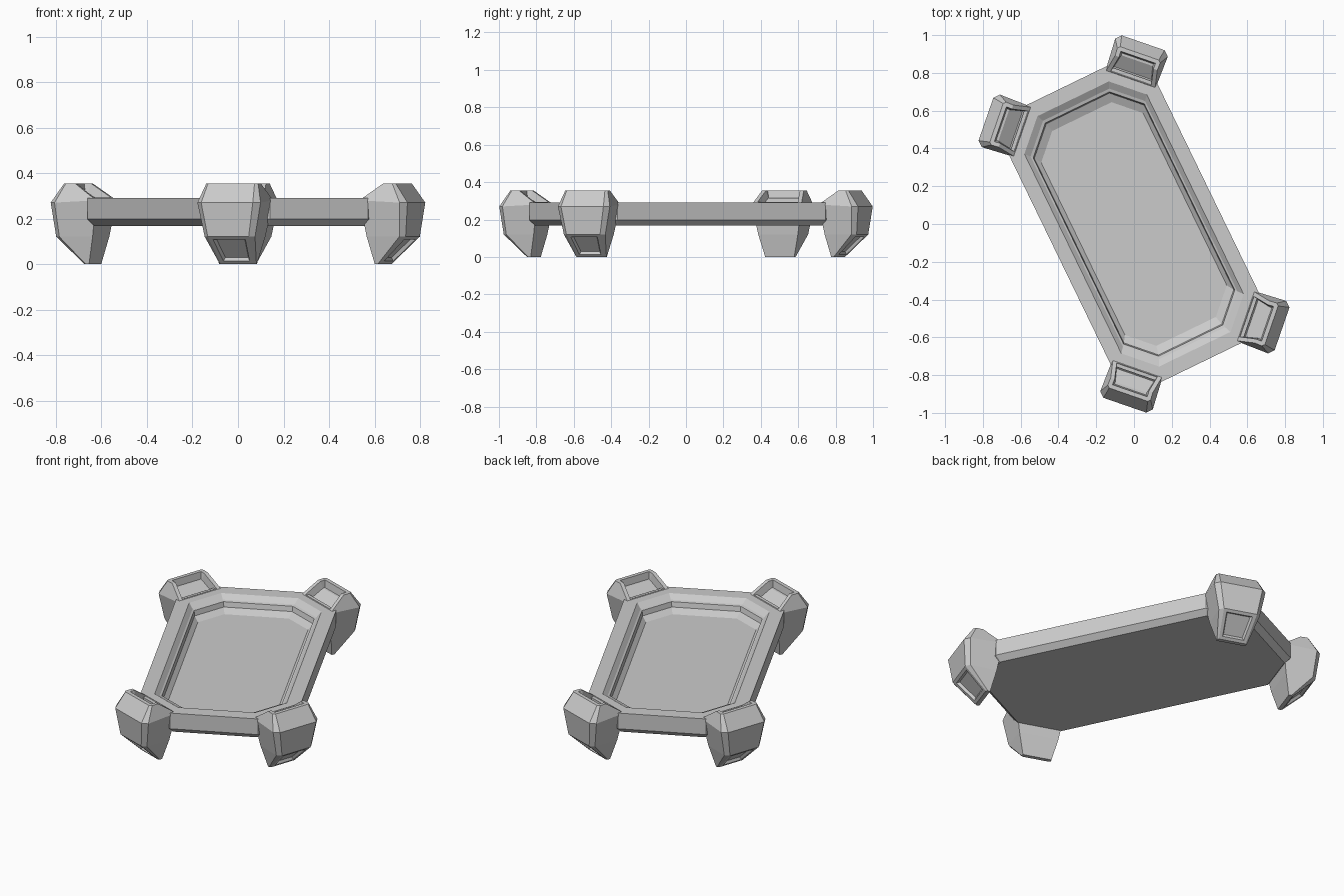
import bpy, bmesh, math

if "Cube" in bpy.data.objects:
    bpy.data.objects.remove(bpy.data.objects["Cube"])

TURN = math.radians(115.9)      # long axis of the tray seen from above
HU, HV, CH = 0.815, 0.436, 0.197  # half length, half width, corner cut


def octagon(u, v, c, z):
    return [(u, v - c, z), (u - c, v, z), (-u + c, v, z), (-u, v - c, z),
            (-u, -v + c, z), (-u + c, -v, z), (u - c, -v, z), (u, -v + c, z)]


def loft(rings):
    """Skin a stack of equal-length rings and cap both ends."""
    bm = bmesh.new()
    loops = [[bm.verts.new(p) for p in r] for r in rings]
    n = len(loops[0])
    for a, b in zip(loops, loops[1:]):
        for i in range(n):
            j = (i + 1) % n
            bm.faces.new((a[i], a[j], b[j], b[i]))
    bm.faces.new(loops[0][::-1])
    bm.faces.new(loops[-1])
    bmesh.ops.recalc_face_normals(bm, faces=bm.faces)
    bm.normal_update()
    return bm


def to_mesh(bm, name):
    me = bpy.data.meshes.new(name)
    bm.to_mesh(me)
    bm.free()
    return me


def add(name, me, loc=(0, 0, 0), rot=0.0):
    ob = bpy.data.objects.new(name, me)
    ob.location, ob.rotation_euler = loc, (0, 0, rot)
    bpy.context.collection.objects.link(ob)
    return ob


# Tray: bevelled underside, outer wall, rim, stepped recess, floor
tray = loft([
    octagon(HU - 0.03, HV - 0.03, CH - 0.018, 0.167),
    octagon(HU, HV, CH, 0.197),
    octagon(HU, HV, CH, 0.29),
    octagon(0.737, 0.360, 0.150, 0.29),
    octagon(0.702, 0.337, 0.142, 0.268),
    octagon(0.686, 0.327, 0.138, 0.264),
    octagon(0.680, 0.323, 0.137, 0.235),
    octagon(0.632, 0.300, 0.125, 0.215),
])
add("tray", to_mesh(tray, "tray"), rot=TURN)


# Foot: x points outward from the cut corner of the tray
def foot_ring(z_in, z_out, d_in, d_out, w_in, w, c):
    return [(d_in, -w_in, z_in), (d_out - c, -w, z_out), (d_out, -w + c, z_out),
            (d_out, w - c, z_out), (d_out - c, w, z_out), (d_in, w_in, z_in)]


foot = loft([
    foot_ring(0, 0, 0.012, 0.035, 0.082, 0.085, 0.008),
    foot_ring(0.12, 0.12, -0.015, 0.16, 0.112, 0.117, 0.022),
    foot_ring(0.28, 0.27, -0.04, 0.177, 0.14, 0.147, 0.027),
    foot_ring(0.355, 0.355, 0.065, 0.118, 0.118, 0.12, 0.012),
])


def recess(bm, faces, border, depth):
    bmesh.ops.inset_region(bm, faces=faces, thickness=border, use_even_offset=True)
    bmesh.ops.inset_region(bm, faces=faces, thickness=0.008, depth=-depth,
                           use_even_offset=True)


# Pocket in the top and inner slope, panel in the lower outer face
pocket = [f for f in foot.faces if f.calc_center_median().z > 0.3
          and f.normal.z > 0.5 and abs(f.normal.y) < 0.1 and f.normal.x < 0.1]
panel = [f for f in foot.faces if f.calc_center_median().z < 0.1
         and f.normal.x > 0.3 and abs(f.normal.y) < 0.1]
recess(foot, pocket, 0.022, 0.04)
recess(foot, panel, 0.018, 0.015)
foot_mesh = to_mesh(foot, "foot")

# Four feet, one per cut corner
ct, st = math.cos(TURN), math.sin(TURN)
for su in (1, -1):
    for sv in (1, -1):
        u, v = su * (HU - CH / 2), sv * (HV - CH / 2)
        add("foot", foot_mesh, (u * ct - v * st, u * st + v * ct, 0),
            TURN + math.atan2(sv, su))
